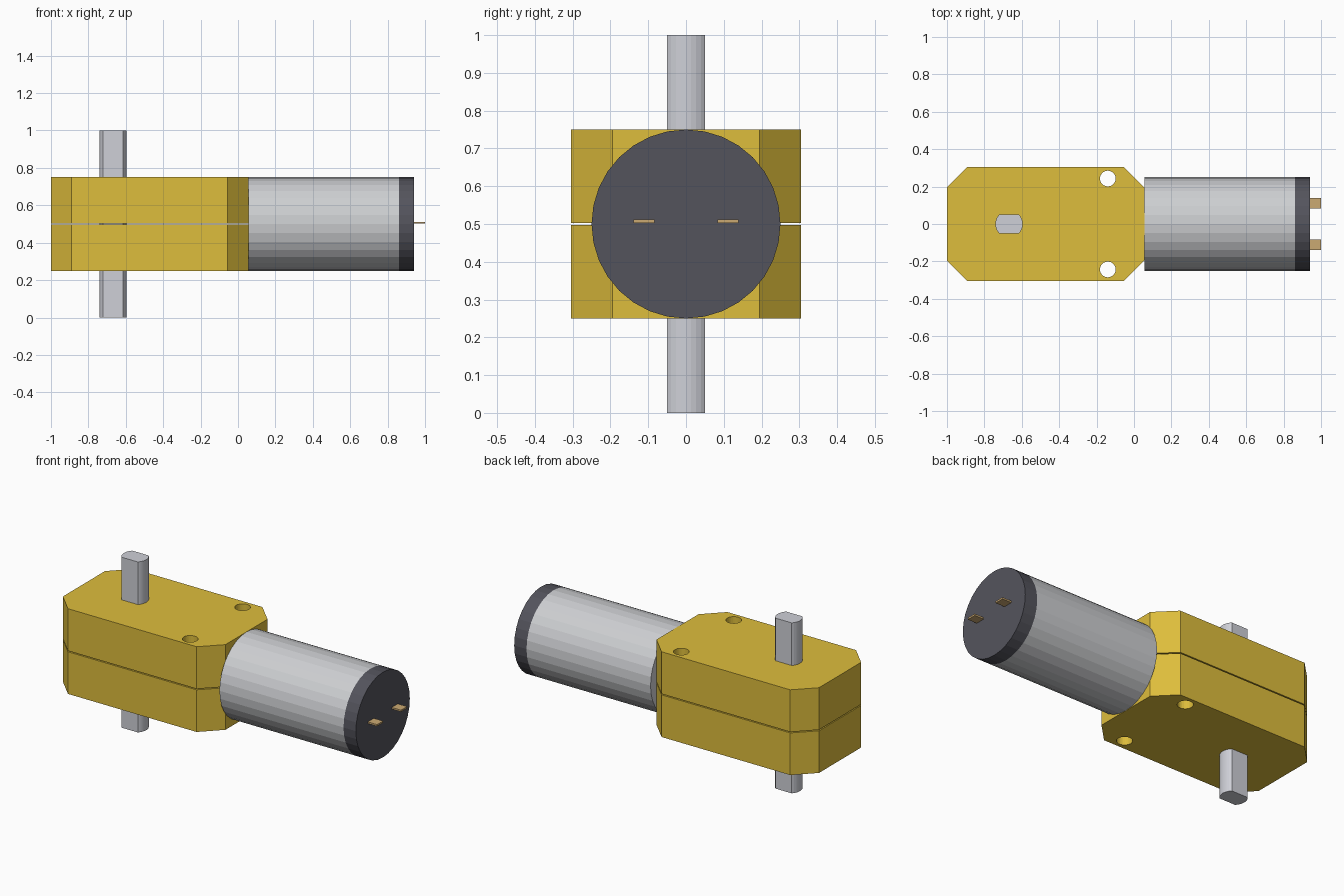
import bpy
import bmesh
from math import pi, sin, cos, asin
from mathutils import Matrix, Vector

cube = bpy.data.objects.get("Cube")
if cube:
    bpy.data.objects.remove(cube, do_unlink=True)


def material(name, rgb):
    mat = bpy.data.materials.new(name)
    mat.use_nodes = True
    mat.diffuse_color = (*rgb, 1)
    mat.node_tree.nodes["Principled BSDF"].inputs["Base Color"].default_value = (*rgb, 1)
    return mat


yellow = material("yellow plastic", (0.73, 0.51, 0.045))
steel = material("motor steel", (0.61, 0.62, 0.64))
shaft_grey = material("shaft grey", (0.62, 0.63, 0.68))
charcoal = material("charcoal plastic", (0.088, 0.088, 0.108))
brass = material("brass", (0.6, 0.4, 0.17))


def prism(name, outline, bottom, top, mat, matrix=Matrix()):
    """Extrude a counter-clockwise outline along local z."""
    bm = bmesh.new()
    face = bm.faces.new([bm.verts.new((x, y, bottom)) for x, y in outline])
    moved = bmesh.ops.extrude_face_region(bm, geom=[face])["geom"]
    verts = [v for v in moved if isinstance(v, bmesh.types.BMVert)]
    bmesh.ops.translate(bm, verts=verts, vec=Vector((0, 0, top - bottom)))
    bmesh.ops.transform(bm, matrix=matrix, verts=bm.verts)
    bmesh.ops.recalc_face_normals(bm, faces=bm.faces)
    mesh = bpy.data.meshes.new(name)
    bm.to_mesh(mesh)
    bm.free()
    mesh.materials.append(mat)
    obj = bpy.data.objects.new(name, mesh)
    bpy.context.collection.objects.link(obj)
    return obj


def circle(radius, sides, x=0, y=0):
    return [(x + radius * cos(2 * pi * i / sides), y + radius * sin(2 * pi * i / sides))
            for i in range(sides)]


def cut_hole(obj, cutter):
    mod = obj.modifiers.new("hole", "BOOLEAN")
    mod.operation = "DIFFERENCE"
    mod.solver = "EXACT"
    mod.object = cutter
    bpy.context.view_layer.objects.active = obj
    bpy.ops.object.modifier_apply(modifier=mod.name)


# Gearbox: two chamfered halves with a thin seam between them
left, right, half, cham = -1.0, 0.055, 0.305, 0.11
octagon = [(left + cham, -half), (right - cham, -half), (right, cham - half), (right, half - cham),
           (right - cham, half), (left + cham, half), (left, half - cham), (left, cham - half)]
halves = [prism("gearbox_lower_half", octagon, 0.25, 0.497, yellow),
          prism("gearbox_upper_half", octagon, 0.503, 0.75, yellow)]

# Mounting holes through both halves
for side in (-1, 1):
    cutter = prism("hole_cutter", circle(0.042, 30, -0.14, side * 0.243), 0.1, 0.9, yellow)
    cutter.hide_render = True
    for part in halves:
        cut_hole(part, cutter)
    bpy.data.objects.remove(cutter, do_unlink=True)

# Output shaft: round bar with two flats
radius, flat, centre = 0.073, 0.05, -0.668
limit = asin(flat / radius)
arc = [-limit + 2 * limit * i / 8 for i in range(9)]
profile = [(centre + radius * cos(a + turn), radius * sin(a + turn)) for turn in (0, pi) for a in arc]
prism("output_shaft", profile, 0, 1, shaft_grey)

# Motor can and end cap lie along x
along_x = Matrix.Translation((0, 0, 0.5)) @ Matrix.Rotation(pi / 2, 4, "Y")
prism("motor_can", circle(0.25, 32), right, 0.86, steel, along_x)
prism("motor_end_cap", circle(0.25, 32), 0.86, 0.94, charcoal, along_x)

# Terminals
for side, label in ((-1, "right"), (1, "left")):
    y, w = side * 0.111, 0.028
    outline = [(0.93, y - w), (1, y - w), (1, y + w), (0.93, y + w)]
    prism("terminal_" + label, outline, 0.502, 0.512, brass)
